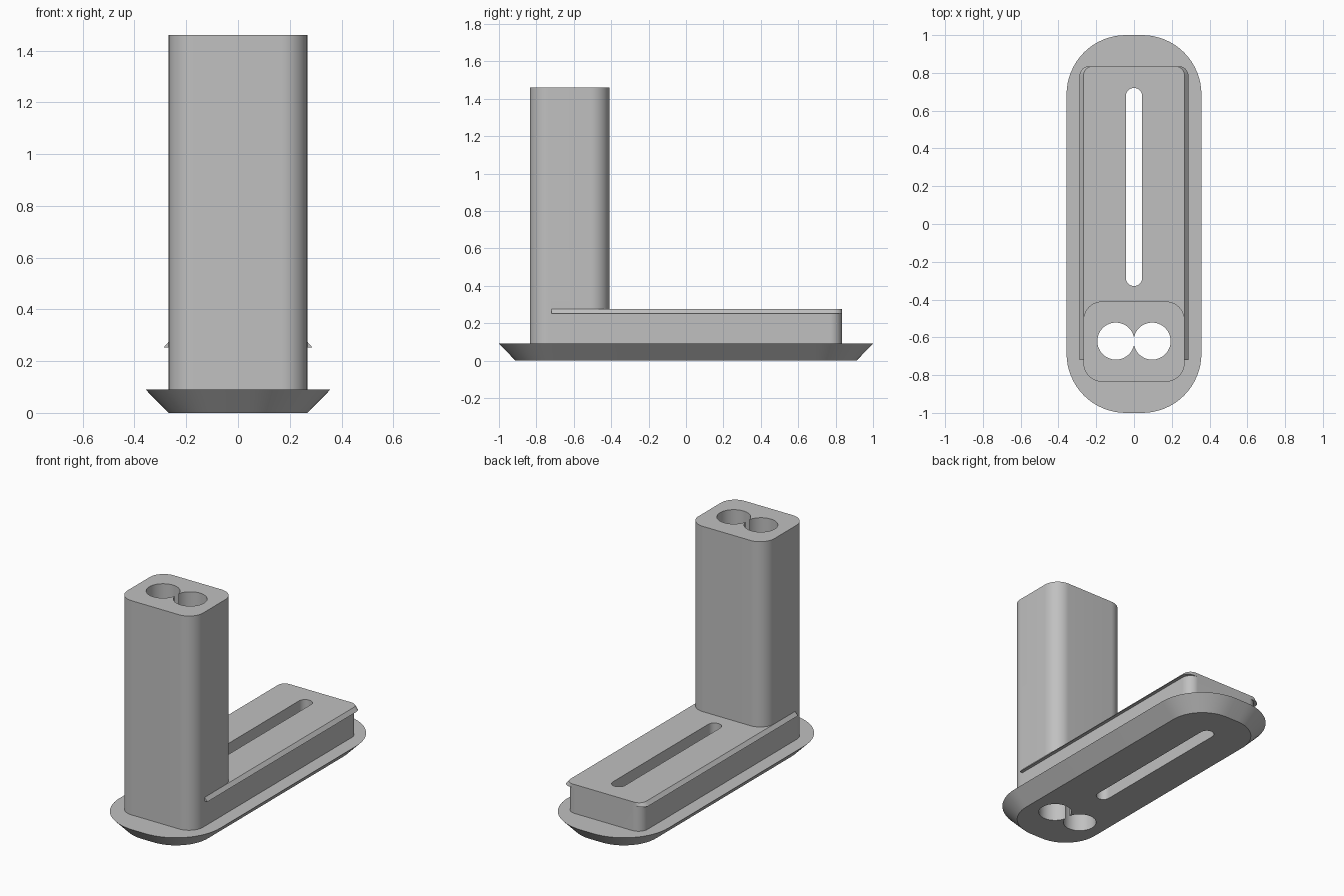
import bpy, bmesh, math

if "Cube" in bpy.data.objects:
    bpy.data.objects.remove(bpy.data.objects["Cube"])

grey = bpy.data.materials.new("light_grey")
grey.diffuse_color = (0.53, 0.53, 0.53, 1)
grey.use_nodes = True
grey.node_tree.nodes["Principled BSDF"].inputs["Base Color"].default_value = grey.diffuse_color


def loft(name, rings):
    """Closed solid through a list of equal-length point rings."""
    bm = bmesh.new()
    loops = [[bm.verts.new(p) for p in ring] for ring in rings]
    n = len(loops[0])
    for a, b in zip(loops, loops[1:]):
        for i in range(n):
            j = (i + 1) % n
            bm.faces.new((a[i], a[j], b[j], b[i]))
    bm.faces.new(loops[0][::-1])
    bm.faces.new(loops[-1])
    bmesh.ops.recalc_face_normals(bm, faces=bm.faces)
    me = bpy.data.meshes.new(name)
    bm.to_mesh(me)
    bm.free()
    ob = bpy.data.objects.new(name, me)
    bpy.context.collection.objects.link(ob)
    me.materials.append(grey)
    return ob


def rounded(x, y0, y1, r, z, cx=0, seg=16):
    """Rounded rectangle ring of half width x, from y0 to y1."""
    pts = []
    corners = [(x - r, y1 - r), (r - x, y1 - r), (r - x, y0 + r), (x - r, y0 + r)]
    for k, (px, py) in enumerate(corners):
        for i in range(seg + 1):
            a = math.pi / 2 * (k + i / seg)
            pts.append((cx + px + r * math.cos(a), py + r * math.sin(a), z))
    return pts


def circle(cx, cy, r, z, n=64):
    return [(cx + r * math.cos(2 * math.pi * i / n),
             cy + r * math.sin(2 * math.pi * i / n), z) for i in range(n)]


def combine(target, tool, op):
    m = target.modifiers.new("bool", "BOOLEAN")
    m.operation, m.solver, m.object = op, "EXACT", tool
    bpy.context.view_layer.objects.active = target
    bpy.ops.object.modifier_apply(modifier=m.name)
    bpy.data.objects.remove(tool)


# flared foot plate
bracket = loft("slotted_bracket", [rounded(0.268, -0.912, 0.912, 0.225, 0),
                                   rounded(0.357, -1, 1, 0.314, 0.09)])

# upright post and low raised block
post = loft("post", [rounded(0.268, -0.835, -0.41, 0.1, z) for z in (0.05, 1.46)])
block = loft("block", [rounded(0.268, -0.68, 0.835, 0.065, z) for z in (0.05, 0.275)])
combine(bracket, post, "UNION")
combine(bracket, block, "UNION")

# wedge-shaped snap lips along both sides, rounded off at the back
for s in (-1, 1):
    rings = []
    ends = [(-0.72, 0)] + [(0.785 + 0.05 * math.sin(t), 0.05 * (1 - math.cos(t)))
                           for t in (math.pi / 16 * i for i in range(9))]
    for y, d in ends:
        rings.append([(s * 0.2, y, 0.275), (s * (0.268 - d), y, 0.275),
                      (s * (0.288 - d), y, 0.252), (s * 0.2, y, 0.252)])
    combine(bracket, loft("lip", rings), "UNION")

# long slot and the two through bores
slot = loft("slot", [rounded(0.043, -0.328, 0.72, 0.0429, z) for z in (-0.1, 0.5)])
combine(bracket, slot, "DIFFERENCE")
for s in (-1, 1):
    bore = loft("bore", [circle(s * 0.096, -0.62, 0.098, z) for z in (-0.1, 1.6)])
    combine(bracket, bore, "DIFFERENCE")

bpy.ops.object.select_all(action="DESELECT")
bracket.select_set(True)
bpy.context.view_layer.objects.active = bracket
bpy.ops.object.shade_smooth_by_angle(angle=math.radians(25))
